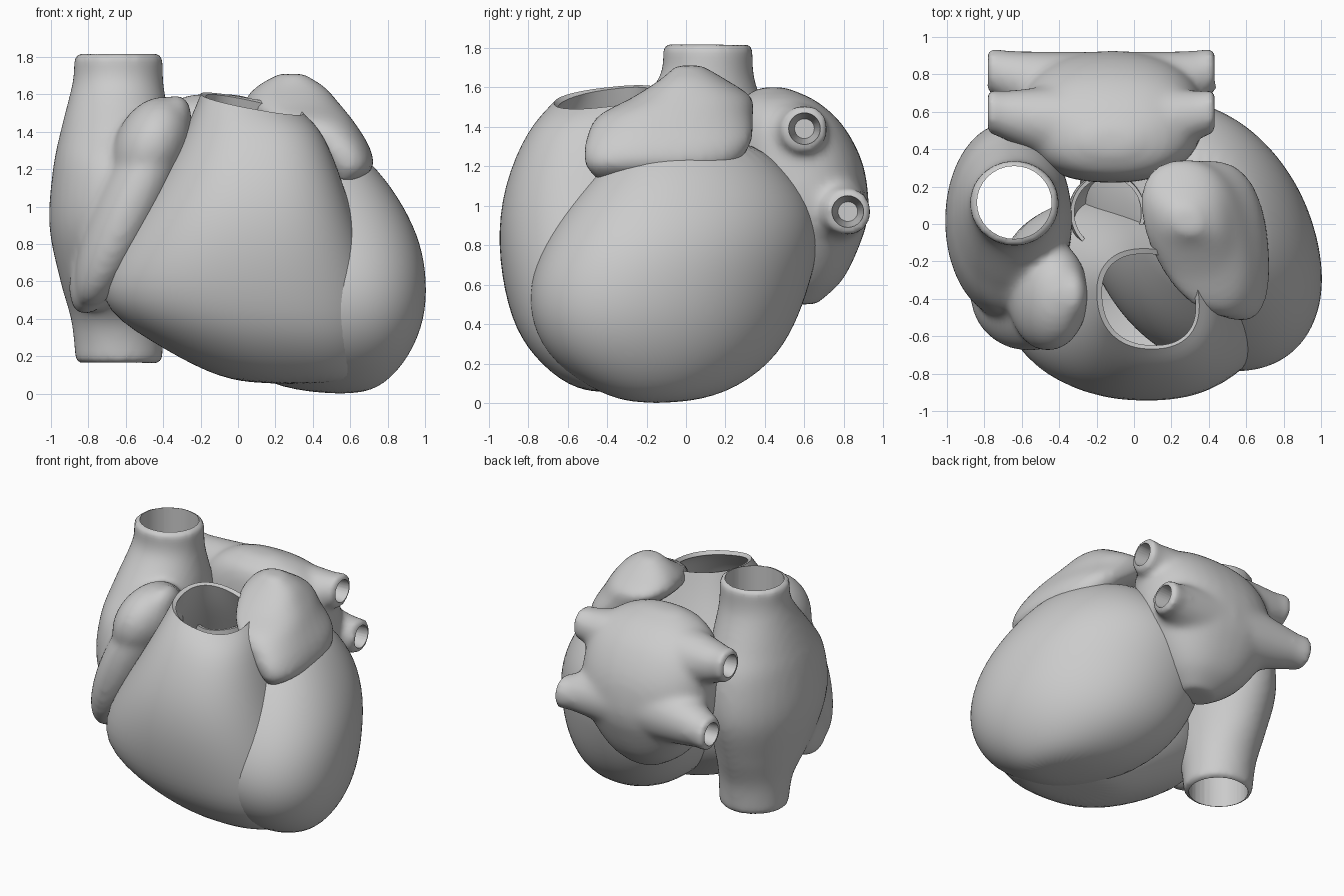
import bpy, bmesh, math
from mathutils import Matrix, Vector, Euler

cube = bpy.data.objects.get("Cube")
if cube:
    bpy.data.objects.remove(cube, do_unlink=True)

mat = bpy.data.materials.new("pale grey")
mat.use_nodes = True
GREY = (0.6, 0.6, 0.6, 1)
mat.diffuse_color = GREY
mat.node_tree.nodes["Principled BSDF"].inputs["Base Color"].default_value = GREY


def to_object(bm, name):
    mesh = bpy.data.meshes.new(name)
    bm.to_mesh(mesh)
    bm.free()
    mesh.materials.append(mat)
    obj = bpy.data.objects.new(name, mesh)
    bpy.context.collection.objects.link(obj)
    return obj


def finish(obj):
    """Apply the modifiers and smooth the shading."""
    bpy.ops.object.select_all(action='DESELECT')
    obj.select_set(True)
    bpy.context.view_layer.objects.active = obj
    bpy.ops.object.convert(target='MESH')
    bpy.ops.object.shade_smooth_by_angle(angle=math.radians(50))


def eased(rings, steps=5):
    """Insert rings along a smooth curve through the given ones."""
    out = []
    for i in range(len(rings) - 1):
        quad = [rings[max(0, min(len(rings) - 1, i + d))] for d in (-1, 0, 1, 2)]
        for s in range(steps):
            t = s / steps
            out.append([b + t / 2 * (c - a + t * (2 * a - 5 * b + 4 * c - d + t * (3 * (b - c) + d - a)))
                        for a, b, c, d in zip(*quad)])
    return out + [rings[-1]]


def loft(bm, rings, power=2.0, shear=0.0, tilt=(0, 0), open_top=False, sides=32):
    """Skin a stack of rings given as z, x min, x max, y min, y max."""
    rows = []
    for i, (z, x0, x1, y0, y1) in enumerate(rings):
        cx, cy, rx, ry = (x0 + x1) / 2, (y0 + y1) / 2, (x1 - x0) / 2, (y1 - y0) / 2
        lean = tilt if i == len(rings) - 1 else (0, 0)
        row = []
        for k in range(sides):
            a = math.tau * k / sides
            c, s = (math.copysign(abs(f) ** (2 / power), f) for f in (math.cos(a), math.sin(a)))
            dx = rx * (c * math.sqrt(1 - shear ** 2) - s * shear)
            dy = ry * s
            row.append(bm.verts.new((cx + dx, cy + dy, z + lean[0] * dx + lean[1] * dy)))
        rows.append(row)
    for low, high in zip(rows, rows[1:]):
        for k in range(sides):
            n = (k + 1) % sides
            bm.faces.new((low[k], low[n], high[n], high[k]))
    bm.faces.new(rows[0][::-1])
    if not open_top:
        bm.faces.new(rows[-1])


def ball(bm, center, radii, turn=(0, 0, 0)):
    rot = Euler([math.radians(t) for t in turn]).to_matrix().to_4x4()
    m = Matrix.Translation(center) @ rot @ Matrix.Diagonal((*radii, 1))
    bmesh.ops.create_uvsphere(bm, u_segments=32, v_segments=20, radius=1, matrix=m)


def cone(bm, start, end, r1, r2):
    a, b = Vector(start), Vector(end)
    m = Matrix.Translation((a + b) / 2) @ (b - a).to_track_quat('Z', 'Y').to_matrix().to_4x4()
    bmesh.ops.create_cone(bm, cap_ends=True, segments=28, radius1=r1, radius2=r2,
                          depth=(b - a).length, matrix=m)


def shell(name, rings, thickness=0.0, **options):
    """Smooth lofted chamber, hollow when a thickness is given."""
    bm = bmesh.new()
    loft(bm, rings, open_top=thickness > 0, **options)
    obj = to_object(bm, name)
    sub = obj.modifiers.new("round", 'SUBSURF')
    sub.levels = sub.render_levels = 2
    if thickness:
        wall = obj.modifiers.new("wall", 'SOLIDIFY')
        wall.thickness, wall.offset = thickness, -1
    finish(obj)


def fused(name, bm, smoothing, bores=None):
    """Melt overlapping solids into one skin, then drill the vessels."""
    obj = to_object(bm, name)
    re = obj.modifiers.new("melt", 'REMESH')
    re.mode, re.voxel_size = 'VOXEL', 0.022
    sm = obj.modifiers.new("soften", 'SMOOTH')
    sm.factor, sm.iterations = 0.5, smoothing
    cutter = None
    if bores:
        cutter = to_object(bores, name + "_bore")
        cutter.hide_render = True
        cut = obj.modifiers.new("bore", 'BOOLEAN')
        cut.operation, cut.solver, cut.object = 'DIFFERENCE', 'EXACT', cutter
    finish(obj)
    if cutter:
        bpy.data.objects.remove(cutter, do_unlink=True)


# Left ventricle: closed egg leaning to the apex
shell("left_ventricle", [
    (0.0, .46, .64, -.25, -.05), (.04, .17, .78, -.43, .2), (.2, -.08, .92, -.68, .44),
    (.4, -.22, 1, -.79, .56), (.6, -.29, 1.01, -.8, .63), (.8, -.3, .98, -.73, .68),
    (1, -.22, .89, -.6, .66), (1.2, -.04, .75, -.42, .5), (1.35, .12, .58, -.28, .3)],
    power=2.1, shear=.26)

# Right ventricle with the open outflow rim
shell("right_ventricle", [
    (.05, .08, .58, -.47, -.15), (.1, -.15, .66, -.63, -.05), (.28, -.47, .74, -.82, .07),
    (.49, -.79, .75, -.91, .15), (.8, -.65, .67, -.96, .17), (1.1, -.45, .57, -.93, .08),
    (1.4, -.28, .46, -.8, -.06), (1.55, -.2, .35, -.67, -.13)],
    thickness=.03, power=2.3, shear=.08, tilt=(-.18, .1))

# Aortic root: short open cup between the chambers
shell("aortic_root", [
    (.8, -.25, 0, -.02, .18), (.95, -.34, .05, -.14, .26),
    (1.1, -.36, .07, -.16, .28), (1.26, -.34, .06, -.15, .27)],
    thickness=.02, tilt=(.1, .1))

# Right atrium with both great veins and its ear-shaped lobe
bm = bmesh.new()
loft(bm, eased([
    (.16, -.87, -.4, -.11, .34), (.38, -.89, -.4, -.16, .37), (.6, -.95, -.38, -.36, .45),
    (.9, -1.01, -.34, -.5, .54), (1.2, -.99, -.33, -.48, .52), (1.4, -.95, -.35, -.34, .44),
    (1.6, -.9, -.39, -.17, .36), (1.7, -.88, -.4, -.12, .34), (1.82, -.88, -.4, -.12, .34)]))
ball(bm, (-.46, -.38, 1.32), (.2, .3, .28), (0, 25, 0))
ball(bm, (-.56, -.38, 1.03), (.19, .3, .62), (0, 25, 0))
ball(bm, (-.75, -.27, .68), (.13, .22, .27), (0, 20, 0))
bore = bmesh.new()
loft(bore, [(0, -.84, -.44, -.08, .31), (2, -.84, -.44, -.08, .31)])
fused("right_atrium", bm, 14, bore)

# Left atrium with four vein stubs
bm, bore = bmesh.new(), bmesh.new()
loft(bm, eased([
    (.5, -.2, .05, .45, .66), (.62, -.38, .18, .35, .79), (.8, -.52, .3, .28, .88),
    (.97, -.6, .37, .24, .925), (1.2, -.61, .37, .22, .9), (1.4, -.56, .33, .23, .8),
    (1.53, -.42, .2, .27, .66), (1.6, -.25, 0, .38, .5)]), power=2.3)
for side in (-1, 1):
    tip = -.175 + side * .59
    for y, z, root in ((.6, 1.39, (-.17, .5, 1.3)), (.82, .97, (-.17, .66, 1.0))):
        end = Vector((tip, y, z))
        cone(bm, root, end, .27, .11)
        out = Vector((side, 0, 0))
        cone(bm, end - out * .08, end + out * .02, .11, .125)
        cone(bore, end - out * .25, end + out * .1, .05, .09)
fused("left_atrium", bm, 14, bore)

# Left ear-shaped lobe draped over the ventricle
bm = bmesh.new()
loft(bm, eased([
    (1.14, .48, .64, -.46, .1), (1.21, .4, .72, -.51, .25), (1.32, .3, .7, -.51, .33),
    (1.45, .12, .62, -.45, .34), (1.55, .04, .54, -.27, .33), (1.64, .1, .46, -.13, .2),
    (1.71, .22, .35, -.05, .08)]), power=2.3, shear=.2)
fused("left_auricle", bm, 6)
